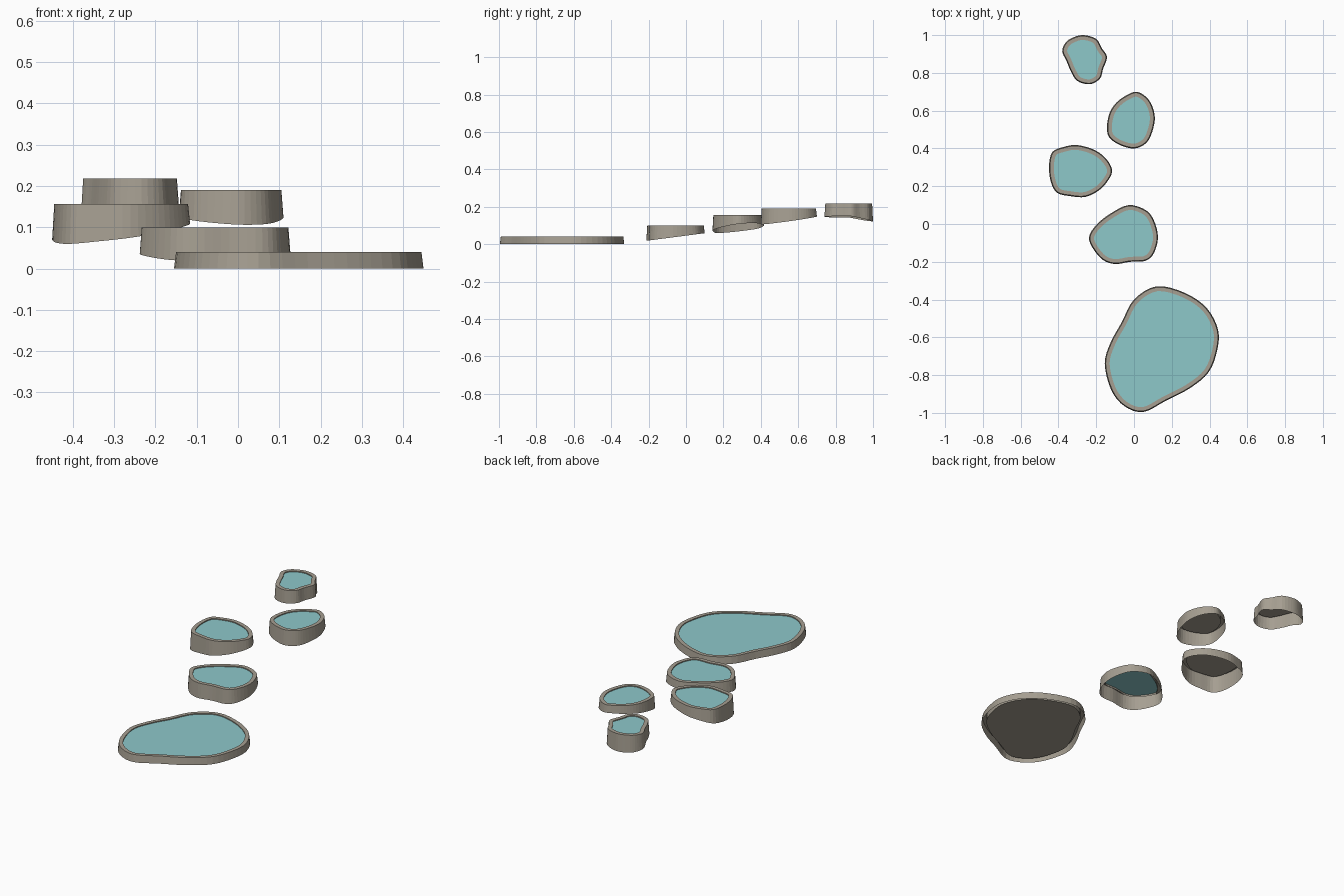
import bpy
import bmesh
from mathutils import Vector

cube = bpy.data.objects.get("Cube")
if cube:
    bpy.data.objects.remove(cube, do_unlink=True)


def make_material(name, colour):
    mat = bpy.data.materials.new(name)
    mat.use_nodes = True
    mat.diffuse_color = colour
    mat.node_tree.nodes["Principled BSDF"].inputs["Base Color"].default_value = colour
    return mat


stone = make_material("warm grey stone", (0.38, 0.345, 0.285, 1))
water = make_material("turquoise water", (0.27, 0.58, 0.59, 1))


def smooth_outline(points, steps=4):
    """Closed Catmull-Rom curve through the control points."""
    pts = [Vector(p) for p in points]
    count = len(pts)
    result = []
    for i in range(count):
        a, b, c, d = (pts[(i + k) % count] for k in (-1, 0, 1, 2))
        for s in range(steps):
            t = s / steps
            result.append(0.5 * (2 * b + (c - a) * t
                                 + (2 * a - 5 * b + 4 * c - d) * t ** 2
                                 + (3 * b - a - 3 * c + d) * t ** 3))
    return result


def inset(outline, distance):
    """Move a clockwise outline inward along its normals."""
    result = []
    for i, p in enumerate(outline):
        along = (outline[(i + 1) % len(outline)] - outline[i - 1]).normalized()
        result.append(p + distance * Vector((along.y, -along.x)))
    return result


def make_object(name, bm, mat):
    mesh = bpy.data.meshes.new(name)
    bm.to_mesh(mesh)
    bm.free()
    mesh.materials.append(mat)
    obj = bpy.data.objects.new(name, mesh)
    bpy.context.collection.objects.link(obj)
    return obj


def add_ring(bm, outline, height):
    return [bm.verts.new((p.x, p.y, height(p))) for p in outline]


def make_pool(name, points, top, depth, base, slope=(0, 0), back_bend=0, floor=True):
    outer = smooth_outline(points)
    centre = sum(outer, Vector((0, 0))) / len(outer)

    def ground(p):
        offset = p - centre
        return base + offset.dot(Vector(slope)) + back_bend * max(0, offset.y)

    # Stone skirt, flat rim and shallow basin
    bm = bmesh.new()
    rim = inset(outer, 0.005)
    inner = inset(outer, 0.026)
    rings = [add_ring(bm, outer, ground),
             add_ring(bm, rim, lambda p: top),
             add_ring(bm, inner, lambda p: top),
             add_ring(bm, inner, lambda p: top - depth)]
    for low, high in zip(rings, rings[1:]):
        for i in range(len(low)):
            bm.faces.new((low[i], high[i], high[i - 1], low[i - 1]))
    if floor:
        bm.faces.new(rings[-1])
    bmesh.ops.recalc_face_normals(bm, faces=bm.faces)
    make_object(name + "_stone_basin", bm, stone)

    # Water sheet just below the rim
    bm = bmesh.new()
    surface = bm.faces.new(add_ring(bm, inner, lambda p: top - 0.005))
    surface.normal_update()
    if surface.normal.z < 0:
        surface.normal_flip()
    make_object(name + "_water", bm, water)


# Large pool at the foot of the terrace
make_pool("lowest_pool", [
    (.12, -.33), (.27, -.365), (.385, -.445), (.445, -.56), (.44, -.67),
    (.395, -.785), (.295, -.87), (.17, -.935), (.05, -.995), (-.05, -.965),
    (-.12, -.88), (-.155, -.74), (-.125, -.63), (-.065, -.52), (0, -.4)],
    top=.04, depth=.03, base=0)

# Four small pools stepping up the slope
make_pool("second_pool", [
    (-.03, .1), (.06, .075), (.105, .02), (.127, -.07), (.105, -.155),
    (.06, -.195), (-.02, -.2), (-.1, -.212), (-.165, -.19), (-.217, -.13),
    (-.238, -.07), (-.2, -.005), (-.125, .055)],
    top=.1, depth=.015, base=.036, slope=(0, .13), floor=False)

make_pool("third_pool", [
    (-.3, .418), (-.205, .39), (-.143, .34), (-.116, .28), (-.143, .222),
    (-.19, .175), (-.26, .143), (-.34, .148), (-.407, .165), (-.44, .222),
    (-.45, .307), (-.433, .38), (-.376, .407)],
    top=.157, depth=.015, base=.087, slope=(.12, .12))

make_pool("fourth_pool", [
    (.016, .7), (.07, .667), (.1, .615), (.11, .55), (.09, .47), (.058, .423),
    (0, .4), (-.075, .418), (-.132, .46), (-.143, .52), (-.127, .593),
    (-.09, .646), (-.037, .683)],
    top=.19, depth=.015, base=.128, slope=(-.045, .14))

make_pool("highest_pool", [
    (-.265, 1), (-.2, .98), (-.17, .93), (-.143, .884), (-.164, .82),
    (-.18, .77), (-.233, .74), (-.3, .757), (-.333, .805), (-.357, .862),
    (-.38, .915), (-.36, .963), (-.317, .99)],
    top=.218, depth=.015, base=.146, slope=(.04, 0), back_bend=-.19)
